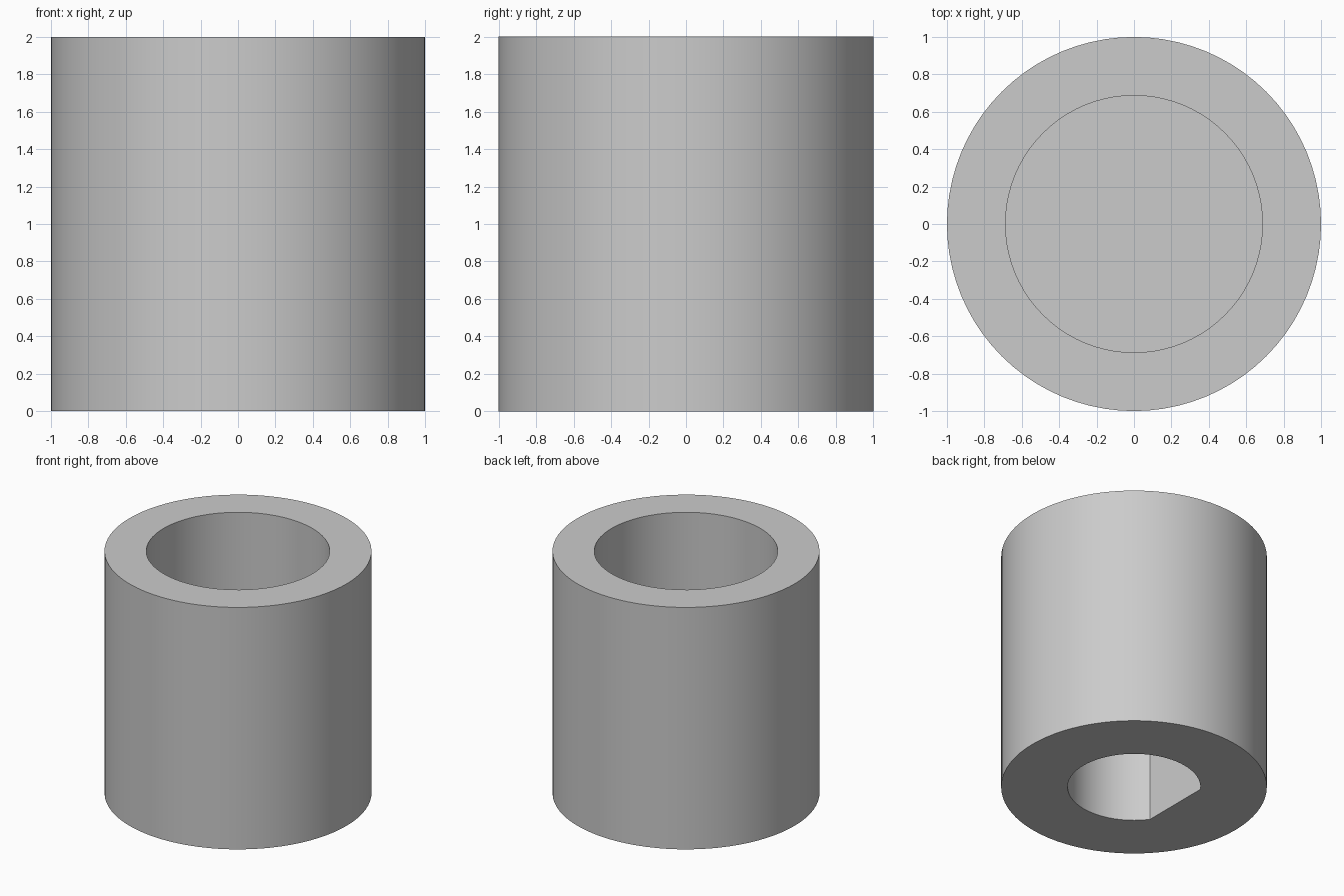
import bpy
import bmesh
from math import cos, sin, pi, radians

SEGMENTS = 80
FLAT = 0.5 * cos(pi / 5)   # distance of the keyed flat from the axis

cube = bpy.data.objects.get("Cube")
if cube:
    bpy.data.objects.remove(cube, do_unlink=True)


def ring(bm, radius, z, keyed=False):
    """Circle of vertices; a keyed ring is cut flat on its -x side."""
    verts = []
    for i in range(SEGMENTS):
        a = 2 * pi * i / SEGMENTS
        x, y = radius * cos(a), radius * sin(a)
        if keyed:
            x = max(x, -FLAT)
        verts.append(bm.verts.new((x, y, z)))
    return verts


# Plain grey material
grey = bpy.data.materials.new("light_grey")
grey.use_nodes = True
colour = (0.6, 0.6, 0.6, 1)
grey.diffuse_color = colour
grey.node_tree.nodes["Principled BSDF"].inputs["Base Color"].default_value = colour

# Sleeve skin, from the blind D-shaped shaft hole round to the floor of the cup
bm = bmesh.new()
rings = [
    ring(bm, 0.5, 0.8, keyed=True),
    ring(bm, 0.5, 0, keyed=True),
    ring(bm, 1, 0),
    ring(bm, 1, 2),
    ring(bm, 0.687, 2),
    ring(bm, 0.687, 1),
]
for lower, upper in zip(rings, rings[1:]):
    for i in range(SEGMENTS):
        j = (i + 1) % SEGMENTS
        bm.faces.new((lower[i], lower[j], upper[j], upper[i]))
bm.faces.new(rings[0][::-1])   # end of the shaft hole
bm.faces.new(rings[-1])        # cup floor
bmesh.ops.recalc_face_normals(bm, faces=bm.faces)

mesh = bpy.data.meshes.new("sleeve")
bm.to_mesh(mesh)
bm.free()
mesh.materials.append(grey)
sleeve = bpy.data.objects.new("sleeve", mesh)
bpy.context.collection.objects.link(sleeve)

# Smooth walls with crisp rims
bpy.ops.object.select_all(action="DESELECT")
sleeve.select_set(True)
bpy.context.view_layer.objects.active = sleeve
bpy.ops.object.shade_smooth_by_angle(angle=radians(30))
